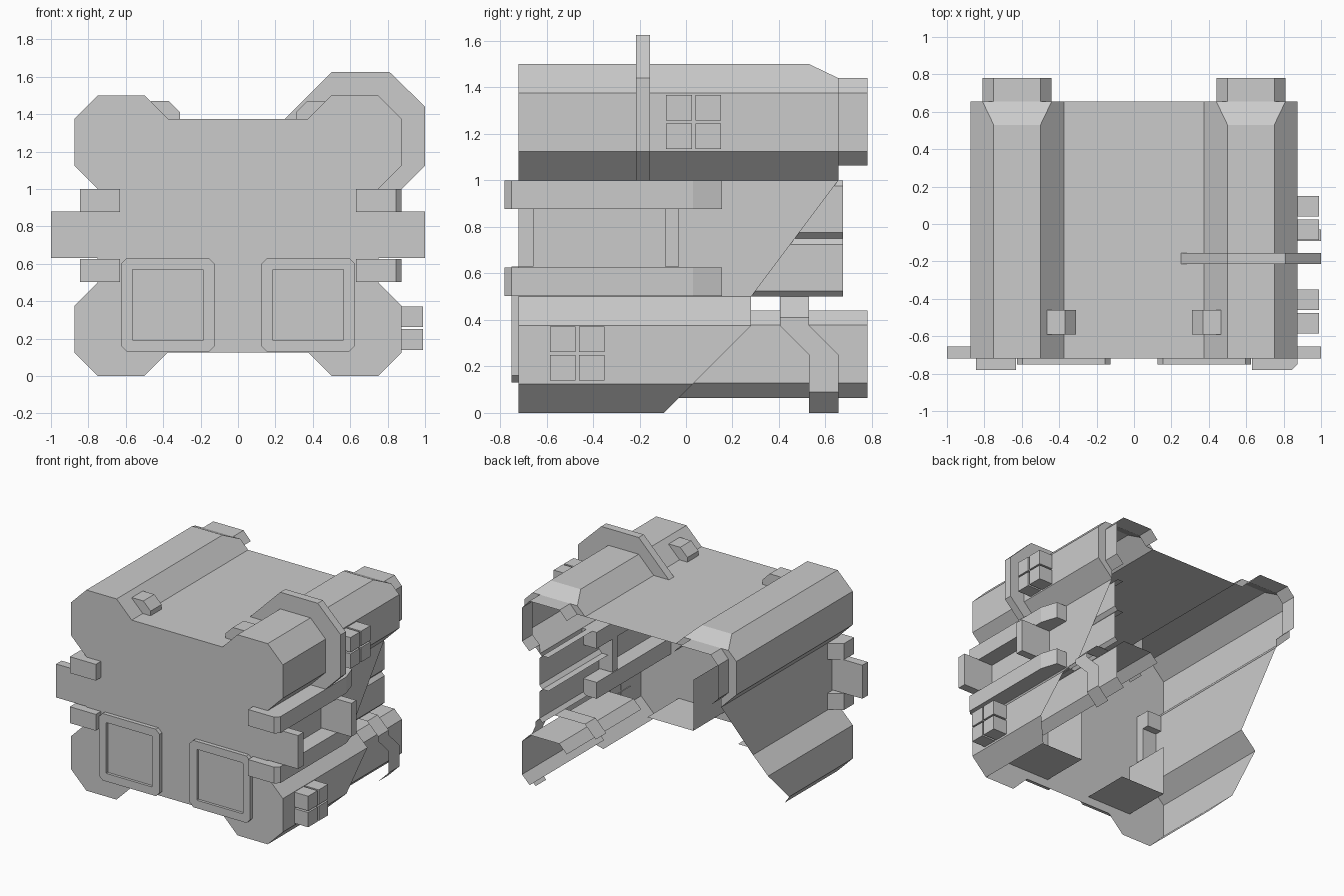
import bpy
import bmesh

cube = bpy.data.objects.get("Cube")
if cube:
    bpy.data.objects.remove(cube, do_unlink=True)

grey = bpy.data.materials.new("plain_grey")
grey.use_nodes = True
tone = (0.6, 0.6, 0.6, 1)
grey.diffuse_color = tone
grey.node_tree.nodes["Principled BSDF"].inputs["Base Color"].default_value = tone


def finish(name, bm):
    mesh = bpy.data.meshes.new(name)
    bm.to_mesh(mesh)
    bm.free()
    mesh.materials.append(grey)
    obj = bpy.data.objects.new(name, mesh)
    bpy.context.collection.objects.link(obj)
    return obj


def loft(name, rows, closed=False, caps=False):
    """Skin rows of 3D points; closed rows make tubes."""
    bm = bmesh.new()
    rings = [[bm.verts.new(p) for p in row] for row in rows]
    count = len(rings[0])
    for a, b in zip(rings, rings[1:]):
        for i in range(count if closed else count - 1):
            j = (i + 1) % count
            bm.faces.new((a[i], a[j], b[j], b[i]))
    if caps:
        bm.faces.new(rings[0])
        bm.faces.new(rings[-1])
    if closed:
        bmesh.ops.recalc_face_normals(bm, faces=bm.faces)
    return finish(name, bm)


def at_y(points, y):
    return [(x, y, z) for x, z in points]


def prism_y(name, points, y0, y1):
    return loft(name, [at_y(points, y0), at_y(points, y1)], True, True)


def prism_z(name, points, z0, z1):
    return loft(name, [[(x, y, z) for x, y in points] for z in (z0, z1)], True, True)


def box(name, x0, x1, y0, y1, z0, z1):
    return prism_y(name, [(x0, z0), (x1, z0), (x1, z1), (x0, z1)], y0, y1)


def octagon(x0, x1, z0, z1, c):
    return [(x0 + c, z0), (x1 - c, z0), (x1, z0 + c), (x1, z1 - c),
            (x1 - c, z1), (x0 + c, z1), (x0, z1 - c), (x0, z0 + c)]


def flip(points):
    return [(-p[0], *p[1:]) for p in reversed(points)]


FRONT, BACK, TIP = -0.72, 0.655, 0.78

# Roof canopy with a raised column on each edge, tapered at the back
upper = [(0.375, 1.375), (0.5, 1.5), (0.75, 1.5), (0.875, 1.375), (0.875, 1.125), (0.75, 1.0)]
taper = [upper[0], (0.44, 1.44), (0.81, 1.44)] + upper[3:]
loft("roof_canopy", [at_y(flip(p) + p, y)
                     for p, y in ((upper, FRONT), (upper, 0.53), (taper, BACK))])

# Side walls with a slanted rear edge
lower = [(0.75, 1.0), (0.75, 0.5), (0.875, 0.375), (0.875, 0.125), (0.75, 0)]
wall_front = at_y(lower, FRONT)
wall_back = [(x, y, z) for (x, z), y in zip(lower, (BACK, 0.28, 0.28, 0.03, -0.095))]
# Hollow column tips
tip = [(0.44, 1.375), (0.5, 1.44), (0.75, 1.44), (0.81, 1.375), (0.81, 1.125), (0.75, 1.065)]
tip_rows = [at_y(taper, BACK), at_y(tip, BACK), at_y(tip, TIP)]
for side, turn in (("left", list), ("right", flip)):
    loft(side + "_wall", [turn(wall_front), turn(wall_back)])
    loft(side + "_column_tip", [turn(r) for r in tip_rows])

# Front panel
half = upper + lower[1:] + [(0.5, 0), (0.375, 0.125)]
bm = bmesh.new()
panel = bm.faces.new([bm.verts.new(p) for p in at_y(half + flip(half), FRONT)])
panel.normal_update()
if panel.normal.y > 0:
    panel.normal_flip()
finish("front_panel", bm)

# Square hatches with raised frames and open trays behind
for side, cx in (("left", 0.375), ("right", -0.375)):
    outer = octagon(cx - 0.25, cx + 0.25, 0.13, 0.63, 0.03)
    inner = octagon(cx - 0.19, cx + 0.19, 0.19, 0.57, 0.004)
    loft(side + "_hatch_frame", [at_y(outer, FRONT), at_y(outer, -0.75),
                                 at_y(inner, -0.75), at_y(inner, FRONT)], True)
    box(side + "_hatch_plate", cx - 0.19, cx + 0.19, -0.73, FRONT, 0.19, 0.57)
    tray = [(cx + 0.19, 0.19), (cx - 0.19, 0.19), (cx - 0.19, 0.57)]
    loft(side + "_hatch_tray", [at_y(tray, FRONT), at_y(tray, -0.35)])

# Bumper rails: long on the left, short brackets on the right
long_rail = [(0.63, -0.78), (0.845, -0.78), (0.875, -0.75), (0.875, 0.03), (0.835, 0.155), (0.63, 0.155)]
short_rail = [(-0.63, -0.78), (-0.845, -0.78), (-0.845, -0.66), (-0.75, -0.6), (-0.63, -0.6)]
for level, z in (("lower", 0.503), ("upper", 0.877)):
    prism_z("left_rail_" + level, long_rail, z, z + 0.122)
    prism_z("right_bracket_" + level, short_rail, z, z + 0.122)

# Side tabs
box("left_front_tab", 0.63, 1.0, FRONT, -0.655, 0.63, 0.88)
box("right_front_tab", -1.0, -0.63, FRONT, -0.655, 0.63, 0.88)
box("left_rear_tab", 0.63, 1.0, -0.09, -0.03, 0.63, 0.88)

# Raised band around the upper left column
band = [(0.25, 1.375), (0.5, 1.625), (0.81, 1.625), (1.0, 1.44), (1.0, 1.125), (0.875, 1.0)]
prism_y("column_band", band + upper[::-1], -0.215, -0.155)

# Small latches on the roof
latch = [(0.31, 1.37), (0.31, 1.41), (0.37, 1.47), (0.465, 1.47), (0.465, 1.37)]
prism_y("left_latch", latch, -0.59, -0.46)
prism_y("right_latch", flip(latch), -0.59, -0.46)

# Button clusters on the left side
for name, y0, z0 in (("lower", -0.585, 0.14), ("upper", -0.085, 1.135)):
    for i in range(2):
        for j in range(2):
            y, z = y0 + i * 0.125, z0 + j * 0.122
            box(f"{name}_button_{i}_{j}", 0.87, 0.99, y, y + 0.11, z, z + 0.11)

# Hollow lower left core with a slanted collar
core = octagon(0.44, 0.81, 0.065, 0.44, 0.063)[1:7]
loft("lower_core", [at_y(core, -0.1), at_y(core, TIP)])
collar = octagon(0.375, 0.875, 0, 0.5, 0.09)[1:7]
collar = collar[:2] + [(0.875, 0.25), (0.875, 0.375)] + collar[2:]


def slant(y):
    return [(x, y - min(max(z - 0.25, 0), 0.125), z) for x, z in collar]


loft("core_collar", [slant(0.53), slant(BACK)])

# Two stacked open channels inside the left wall
for level, z in (("lower", 0.5), ("upper", 0.75)):
    channel = octagon(0.64, 0.74, z, z + 0.25, 0.025)[1:6]
    loft("channel_" + level, [at_y(channel, -0.03), at_y(channel, 0.675)])
